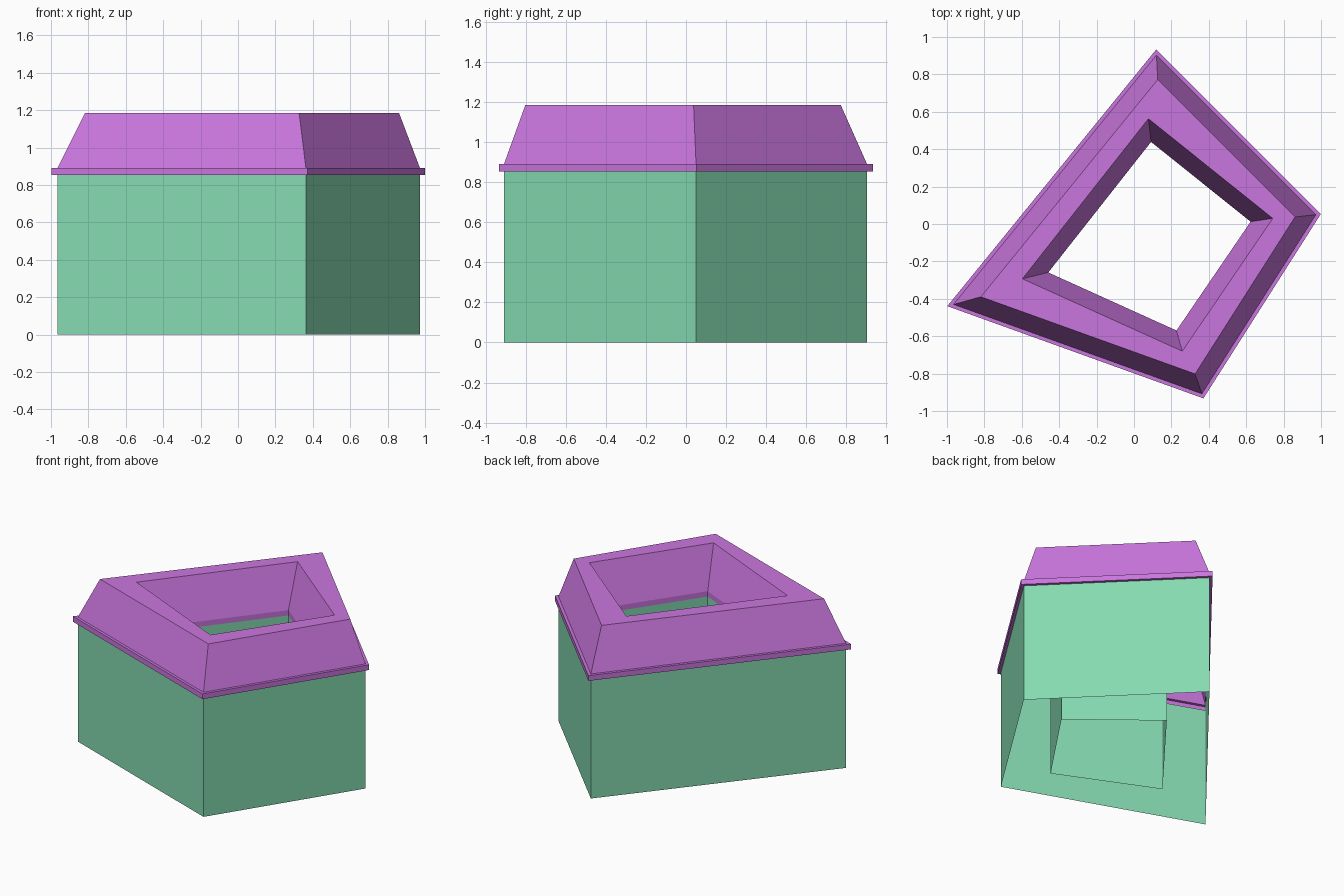
import bpy
import bmesh
from mathutils import Vector

cube = bpy.data.objects.get("Cube")
if cube:
    bpy.data.objects.remove(cube)


def material(name, color):
    mat = bpy.data.materials.new(name)
    mat.use_nodes = True
    mat.diffuse_color = (*color, 1)
    mat.node_tree.nodes["Principled BSDF"].inputs["Base Color"].default_value = (*color, 1)
    return mat


def offset(loop, distance):
    """Move every edge of a counter-clockwise loop outward, with mitred corners."""
    points = [Vector(p) for p in loop]
    result = []
    for i, p in enumerate(points):
        before = (p - points[i - 1]).normalized()
        after = (points[(i + 1) % len(points)] - p).normalized()
        n1 = Vector((before.y, -before.x))
        n2 = Vector((after.y, -after.x))
        result.append(p + (n1 + n2) * distance / (1 + n1.dot(n2)))
    return result


def loft(name, sections, mat):
    """Join successive (loop, height) sections with bands of flat faces."""
    bm = bmesh.new()
    rings = [[bm.verts.new((p[0], p[1], z)) for p in loop] for loop, z in sections]
    for low, high in zip(rings, rings[1:]):
        for i in range(len(low)):
            j = (i + 1) % len(low)
            bm.faces.new((low[i], low[j], high[j], high[i]))
    mesh = bpy.data.meshes.new(name)
    bm.to_mesh(mesh)
    bm.free()
    mesh.materials.append(mat)
    obj = bpy.data.objects.new(name, mesh)
    bpy.context.collection.objects.link(obj)
    return obj


green = material("wall green", (0.235, 0.70, 0.44))
purple = material("roof purple", (0.59, 0.18, 0.73))

# Footprints of the block and its courtyard
outer = [(0.12, 0.903), (-0.965, -0.43), (0.363, -0.908), (0.973, 0.05)]
inner_ridge = [(0.077, 0.563), (-0.597, -0.293), (0.258, -0.68), (0.742, 0.03)]
courtyard = offset(inner_ridge, -0.088)
eave = offset(outer, 0.02)
outer_ridge = offset(outer, -0.088)

WALL_TOP, EAVE_TOP, ROOF_TOP = 0.852, 0.89, 1.185

# Walls, open at the bottom
loft("outer_walls", [(outer, 0), (outer, WALL_TOP)], green)
loft("courtyard_walls", [(courtyard, WALL_TOP), (courtyard, 0)], green)

# Roof shell: eave lip, outer slope, flat top, courtyard slope and fascia
loft("roof", [
    (outer, WALL_TOP),
    (eave, WALL_TOP),
    (eave, EAVE_TOP),
    (outer, EAVE_TOP),
    (outer_ridge, ROOF_TOP),
    (inner_ridge, ROOF_TOP),
    (courtyard, EAVE_TOP),
    (courtyard, WALL_TOP),
], purple)
